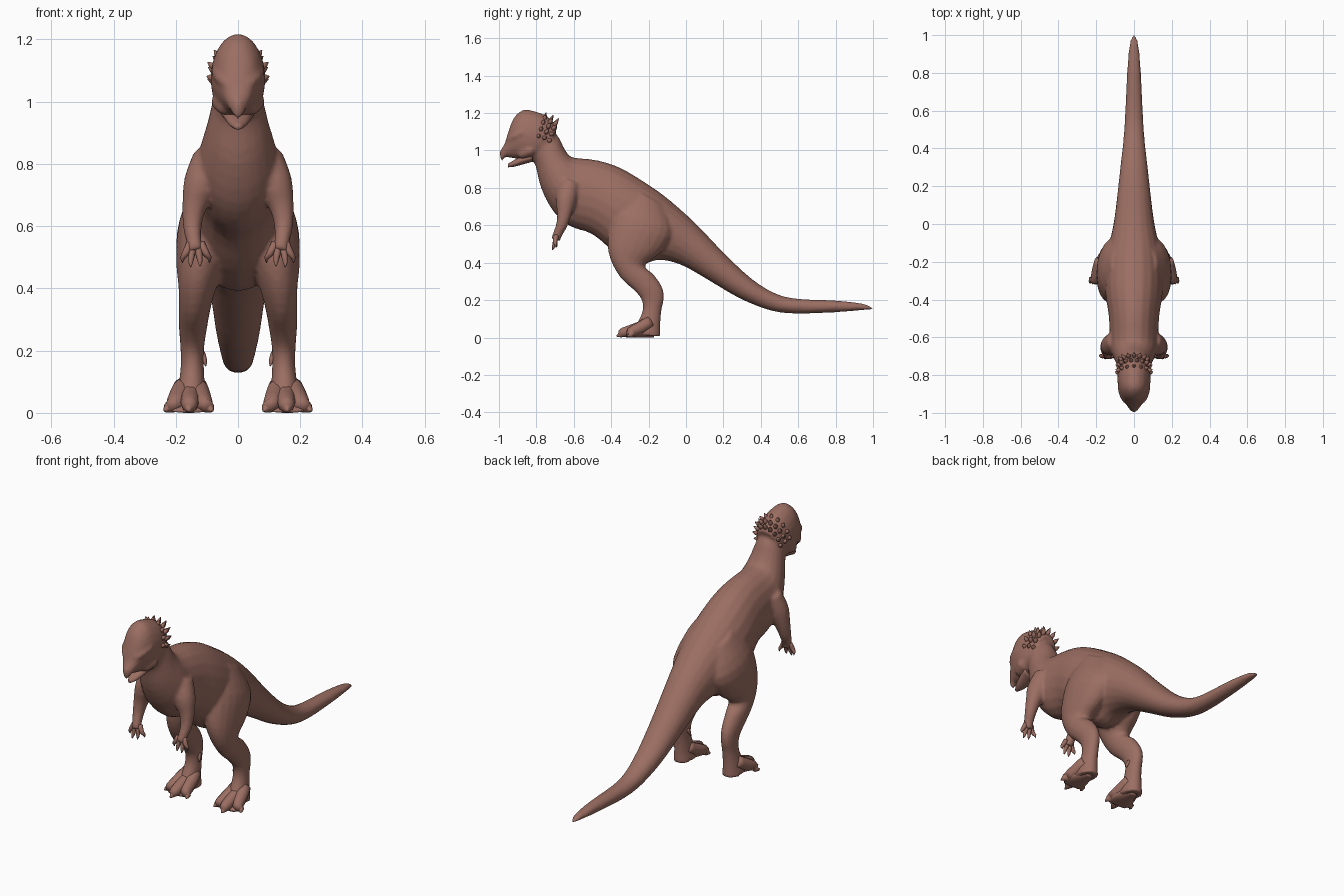
import bpy, bmesh, math
from mathutils import Vector

skin = bpy.data.materials.new("dusty_brown_skin")
skin.diffuse_color = (0.33, 0.156, 0.122, 1)


def spline(rows, sub):
    """Catmull-Rom interpolation of number rows."""
    out = []
    for i in range(len(rows) - 1):
        p0, p1, p2 = rows[max(i - 1, 0)], rows[i], rows[i + 1]
        p3 = rows[min(i + 2, len(rows) - 1)]
        for s in range(sub):
            t = s / sub
            out.append([0.5 * (2 * b + (c - a) * t + (2 * a - 5 * b + 4 * c - d) * t * t
                               + (3 * b - a - 3 * c + d) * t ** 3)
                        for a, b, c, d in zip(p0, p1, p2, p3)])
    return out + [list(rows[-1])]


def skin_rings(name, rings):
    bm = bmesh.new()
    vs = [[bm.verts.new(p) for p in r] for r in rings]
    n = len(vs[0])
    for a, b in zip(vs, vs[1:]):
        for i in range(n):
            bm.faces.new((a[i], a[(i + 1) % n], b[(i + 1) % n], b[i]))
    bm.faces.new(vs[0])
    bm.faces.new(vs[-1])
    bmesh.ops.recalc_face_normals(bm, faces=bm.faces)
    me = bpy.data.meshes.new(name)
    bm.to_mesh(me)
    bm.free()
    me.materials.append(skin)
    ob = bpy.data.objects.new(name, me)
    bpy.context.collection.objects.link(ob)
    for p in me.polygons:
        p.use_smooth = True
    return ob


def loft(name, rows, side=1, n=20, sub=3):
    """Ellipses spanned by two side-view points: ay, az, by, bz, x centre, half width."""
    rings = []
    for ay, az, by, bz, x, w in spline(rows, sub):
        ring = []
        for i in range(n):
            a = math.tau * i / n
            c, s = math.cos(a), math.sin(a)
            ring.append((side * (x + max(w, .003) * s), (ay + by) / 2 + (ay - by) / 2 * c,
                         (az + bz) / 2 + (az - bz) / 2 * c))
        rings.append(ring)
    return skin_rings(name, rings)


def tube(name, rows, side=1, n=10, sub=2):
    """Round limb through rows of x, y, z, radius."""
    pts = spline(rows, sub)
    rings = []
    for i, (x, y, z, r) in enumerate(pts):
        a, b = pts[max(i - 1, 0)], pts[min(i + 1, len(pts) - 1)]
        d = Vector(b[:3]) - Vector(a[:3])
        q = d.to_track_quat('Z', 'Y')
        ring = [Vector((x, y, z)) + q @ Vector((r * math.cos(math.tau * k / n),
                                              r * math.sin(math.tau * k / n), 0)) for k in range(n)]
        rings.append([(side * p.x, p.y, max(p.z, 0)) for p in ring])
    return skin_rings(name, rings)


# Torso, tail and neck
parts = [loft("body", [
    (1.0, .155, 1.0, .148, 0, .006), (.95, .18, .95, .147, 0, .024), (.8, .198, .8, .135, 0, .037),
    (.6, .207, .58, .128, 0, .047), (.48, .235, .44, .148, 0, .055), (.35, .315, .28, .213, 0, .071),
    (.2, .455, .12, .307, 0, .088), (.05, .612, -.03, .39, 0, .107), (-.1, .745, -.15, .415, 0, .135),
    (-.22, .83, -.25, .39, 0, .155), (-.35, .907, -.38, .455, 0, .152), (-.47, .947, -.5, .552, 0, .134),
    (-.58, .96, -.62, .595, 0, .128), (-.62, .97, -.71, .675, 0, .124), (-.65, 1.01, -.775, .8, 0, .102),
    (-.68, 1.07, -.805, .92, 0, .082), (-.72, 1.12, -.83, .95, 0, .072)])]

# Domed skull tapering to a beak
parts.append(loft("head", [
    (-.685, 1.13, -.76, .96, 0, .068), (-.745, 1.185, -.81, .942, 0, .085), (-.81, 1.21, -.85, .945, 0, .088),
    (-.87, 1.217, -.89, .952, 0, .08), (-.92, 1.175, -.92, .958, 0, .064), (-.95, 1.10, -.945, .962, 0, .047),
    (-.968, 1.04, -.965, .965, 0, .035), (-.985, 1.012, -.978, .95, 0, .024),
    (-1.0, .995, -.985, .93, 0, .008)]))

for s in (1, -1):
    # Thigh, shin and ankle
    parts.append(loft("leg", [
        (-.30, .80, -.12, .71, .07, .05), (-.385, .67, -.07, .57, .1, .088), (-.42, .53, -.13, .46, .114, .085),
        (-.405, .42, -.22, .385, .13, .061), (-.35, .32, -.175, .34, .14, .051), (-.275, .25, -.13, .275, .145, .044),
        (-.237, .2, -.117, .215, .147, .038), (-.233, .14, -.132, .14, .147, .038),
        (-.265, .07, -.137, .06, .15, .046), (-.29, .015, -.135, .006, .15, .054)], s))
    # Arm
    parts.append(tube("arm", [
        (.085, -.62, .82, .06), (.117, -.64, .74, .058), (.14, -.65, .665, .041), (.147, -.665, .6, .031),
        (.141, -.688, .55, .025), (.137, -.697, .52, .026)], s, n=14, sub=3))
    # Cheek and brow ridge
    parts.append(tube("cheek", [(.05, -.80, 1.03, .02), (.056, -.835, 1.0, .032), (.035, -.89, .975, .022)], s))
    parts.append(tube("brow", [(.032, -.95, 1.055, .012), (.056, -.918, 1.075, .018), (.075, -.865, 1.1, .014)], s))

# Fuse the limbs into one continuous skin
bpy.ops.object.select_all(action='DESELECT')
for p in parts:
    p.select_set(True)
body = parts[0]
bpy.context.view_layer.objects.active = body
bpy.ops.object.join()
rm = body.modifiers.new("fuse", 'REMESH')
rm.mode = 'VOXEL'
rm.voxel_size = .009
rm.use_smooth_shade = True
sm = body.modifiers.new("soften", 'SMOOTH')
sm.factor = .5
sm.iterations = 5

# Lower jaw
loft("lower_jaw", [(-.82, .99, -.82, .94, 0, .055), (-.88, .97, -.875, .925, 0, .042),
                   (-.925, .945, -.92, .913, 0, .028), (-.953, .928, -.953, .91, 0, .01)])

for s in (1, -1):
    tag = "left" if s > 0 else "right"
    # Small eyes tucked under the brow
    tube(tag + "_eye", [(.045, -.905, 1.05, .002), (.056, -.908, 1.052, .013), (.065, -.91, 1.052, .003)], s)
    # Splayed pointed toes
    for i, (x, y) in enumerate(((.085, -.335), (.158, -.372), (.233, -.315))):
        bx = .15 + (x - .15) * .3
        mx = .15 + (x - .15) * .68
        tube(f"{tag}_toe_{i}", [(bx, -.19, .085, .032), (bx * .6 + mx * .4, -.24, .055, .034),
                               (mx, y * .7 - .075, .027, .027), (x * .8 + mx * .2, y + .02, .014, .016),
                               (x, y, .008, .003)], s)
    # Webbing between the toes
    loft(tag + "_foot_pad", [(-.2, .10, -.17, .0, .15, .035), (-.25, .06, -.24, .0, .152, .055),
                             (-.295, .03, -.29, .0, .155, .066), (-.32, .012, -.32, .0, .158, .05)], s)
    tube(tag + "_dewclaw", [(.118, -.175, .19, .013), (.108, -.185, .17, .009), (.103, -.19, .15, .002)], s, n=6)
    # Clawed fingers
    for i, (x, y, z) in enumerate(((.092, -.69, .482), (.122, -.712, .47), (.152, -.715, .468), (.178, -.695, .482))):
        bx = .137 + (x - .137) * .4
        tube(f"{tag}_finger_{i}", [(bx, -.692, .545, .014), (bx * .45 + x * .55, -.7, .515, .012),
                                  (x, y * .6 - .28, z + .016, .008), (x, y, z, .001)], s, n=8)

# Crown of bony spikes behind the dome
for row, (y, z, w, h, count, size) in enumerate(((-.755, 1.085, .083, .09, 9, .03),
                                                (-.725, 1.075, .078, .085, 10, .036),
                                                (-.70, 1.06, .068, .085, 9, .036))):
    for i in range(count):
        a = math.radians(-95 + 190 * i / (count - 1))
        base = Vector((w * math.sin(a), y - .03 * (1 - math.cos(a)), z + h * math.cos(a)))
        d = Vector((.8 * math.sin(a), .25 + .25 * row, .25 + .75 * math.cos(a))).normalized()
        k = size * (.7 + .3 * math.cos(a))
        tube(f"crown_spike_{row}_{i}", [(*(base - d * .012), .013), (*(base + d * k * .35), .011),
                                       (*(base + d * k), .001)], n=6, sub=1)
